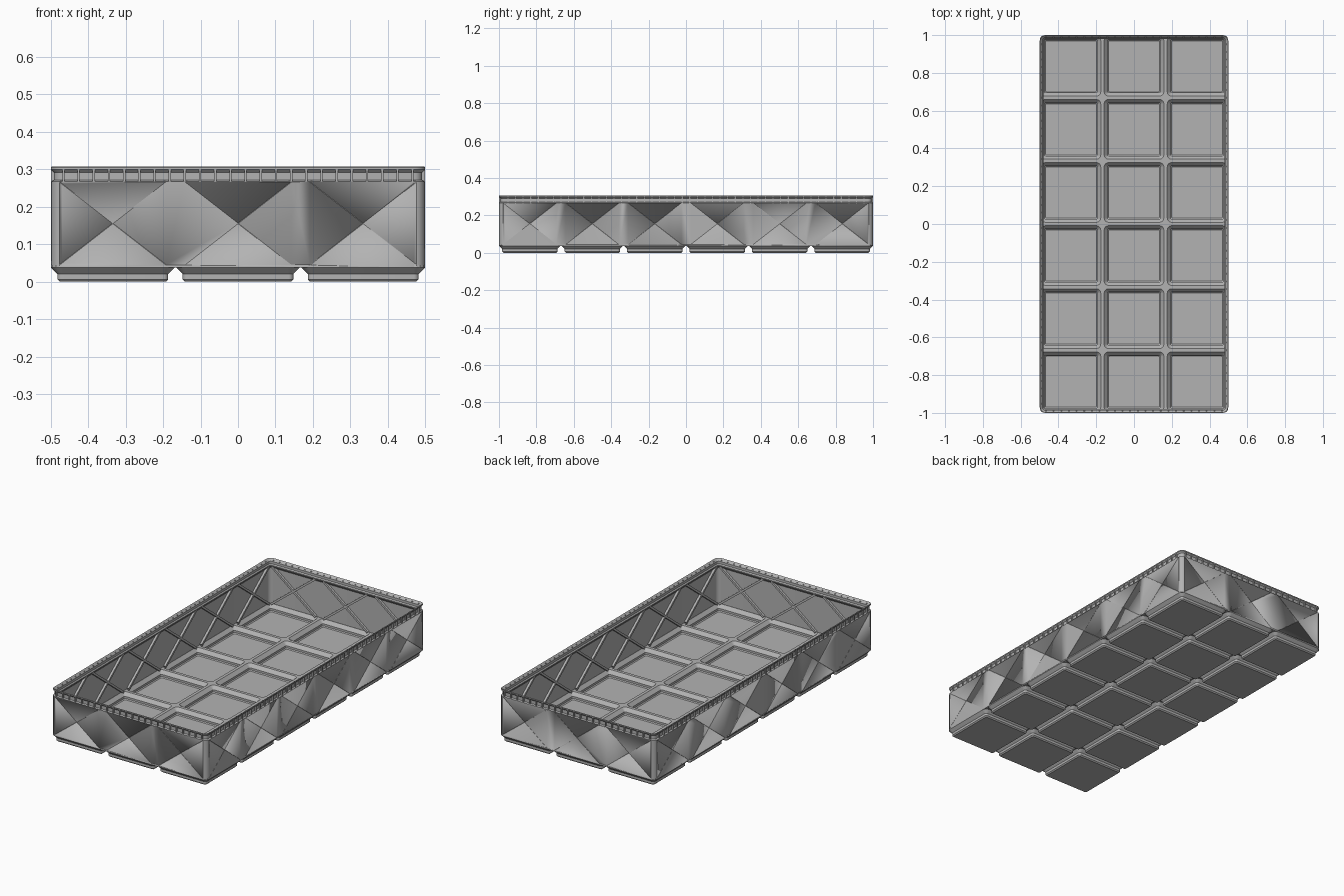
import bpy, bmesh, math
from mathutils import Matrix, Vector

if "Cube" in bpy.data.objects:
    bpy.data.objects.remove(bpy.data.objects["Cube"])

PITCH, CELL = 0.334, 0.165          # cell spacing and half width of one foot
HX, HY, RAD = 0.499, 1.0, 0.03      # half size and corner radius of the bin

grey = bpy.data.materials.new("grey_plastic")
grey.diffuse_color = (0.45, 0.45, 0.45, 1)
grey.use_nodes = True
grey.node_tree.nodes["Principled BSDF"].inputs["Base Color"].default_value = grey.diffuse_color


def finish(bm, name, angle=30):
    bmesh.ops.recalc_face_normals(bm, faces=bm.faces)
    me = bpy.data.meshes.new(name)
    bm.to_mesh(me)
    bm.free()
    me.materials.append(grey)
    ob = bpy.data.objects.new(name, me)
    bpy.context.collection.objects.link(ob)
    bpy.ops.object.select_all(action='DESELECT')
    ob.select_set(True)
    bpy.context.view_layer.objects.active = ob
    bpy.ops.object.shade_smooth_by_angle(angle=math.radians(angle))
    return ob


def ring(bm, cx, cy, hx, hy, radii, z, n=6):
    """Rounded rectangle; radii run counter-clockwise from the +x +y corner."""
    verts = []
    for q, (sx, sy) in enumerate([(1, 1), (-1, 1), (-1, -1), (1, -1)]):
        r = radii[q]
        for i in range(n + 1):
            a = math.pi / 2 * (q + i / n)
            x = cx + sx * (hx - r) + r * math.cos(a)
            y = cy + sy * (hy - r) + r * math.sin(a)
            verts.append(bm.verts.new((x, y, z)))
    return verts


def bridge(bm, a, b):
    for i in range(len(a)):
        j = (i + 1) % len(a)
        bm.faces.new((a[i], a[j], b[j], b[i]))


def box(bm, centre, size, rot=Matrix()):
    m = Matrix.Translation(centre) @ rot @ Matrix.Diagonal((*size, 1))
    bmesh.ops.create_cube(bm, size=1, matrix=m)


# The four sides: angle, half length, distance from centre, number of cells
SIDES = [(0, HX, HY, 3), (math.pi, HX, HY, 3),
         (math.pi / 2, HY, HX, 6), (-math.pi / 2, HY, HX, 6)]


def braces(bm, width, outer, inner):
    """Crossed diagonal bars on every wall cell, between two insets."""
    z0, z1, half = 0.045, 0.266, 0.142
    length = math.hypot(2 * half, z1 - z0)
    tilt = math.atan2(z1 - z0, 2 * half)
    for ang, _, dist, count in SIDES:
        turn = Matrix.Rotation(ang, 4, 'Z')
        for k in range(count):
            u = (k - (count - 1) / 2) * PITCH
            c = turn @ Vector((u, -dist + (outer + inner) / 2, (z0 + z1) / 2))
            for s in (-1, 1):
                box(bm, c, (length, inner - outer, width),
                    turn @ Matrix.Rotation(s * tilt, 4, 'Y'))


# Walls with grooved rim and stacking lip: (inset, height) profile
profile = [(0, 0.0377), (0, 0.267), (0.008, 0.271), (0.008, 0.291), (0, 0.299),
           (0, 0.305), (0.002, 0.307), (0.015, 0.293), (0.015, 0.279),
           (0.0205, 0.273), (0.0205, 0.268), (0.006, 0.252), (0.006, 0.0377)]
bm = bmesh.new()
loops = [ring(bm, 0, 0, HX - i, HY - i, [RAD - i] * 4, z) for i, z in profile]
for a, b in zip(loops, loops[1:] + loops[:1]):
    bridge(bm, a, b)
walls = finish(bm, "walls_and_lip")

# Hairline diagonal slits on the outside of the walls
bm = bmesh.new()
braces(bm, 0.0012, -0.01, 0.004)
cutter = finish(bm, "slit_cutter")
cutter.hide_render = True
cutter.hide_set(True)
cut = walls.modifiers.new("slits", 'BOOLEAN')
cut.operation, cut.solver, cut.object = 'DIFFERENCE', 'EXACT', cutter
cut.use_self = True

# Crossed ribs on the inside of the walls
bm = bmesh.new()
braces(bm, 0.012, 0.0045, 0.019)
finish(bm, "cross_ribs")

# Small upright fins bridging the rim groove
bm = bmesh.new()
for ang, half, dist, _ in SIDES:
    turn = Matrix.Rotation(ang, 4, 'Z')
    n = int((half - 0.028) / 0.0405 + 0.5)
    for k in range(-n, n):
        u = (k + 0.5) * 0.0405
        box(bm, turn @ Vector((u, -dist + 0.0062, 0.283)),
            (0.006, 0.012, 0.034), turn)
finish(bm, "rim_fins")

# Hollow feet that also form the floor: outside then inside (inset, height)
outside = [(0.0234, 0), (0.0171, 0.0063), (0.0171, 0.0206), (0, 0.0377)]
inside = [(0.007, 0.044), (0.025, 0.025), (0.025, 0.013), (0.030, 0.008)]
bm = bmesh.new()
for i in range(3):
    for j in range(6):
        cx, cy = (i - 1) * PITCH, (j - 2.5) * PITCH

        def foot_ring(inset, z):
            h = CELL - inset
            return ring(bm, cx, cy, h, h, [max(RAD - inset, 0.006)] * 4, z)

        def flange_ring(z):
            # square join to the neighbours, rounded at the corners of the bin
            radii = [0.032 if (i == (2 if sx > 0 else 0) and
                               j == (5 if sy > 0 else 0)) else 0.0001
                     for sx, sy in [(1, 1), (-1, 1), (-1, -1), (1, -1)]]
            vs = ring(bm, cx, cy, PITCH / 2, PITCH / 2, radii, z)
            for v in vs:
                v.co.x = max(-HX + 0.003, min(HX - 0.003, v.co.x))
                v.co.y = max(-HY + 0.003, min(HY - 0.003, v.co.y))
            return vs

        loops = [foot_ring(*p) for p in outside]
        loops += [flange_ring(0.0379), flange_ring(0.044)]
        loops += [foot_ring(*p) for p in inside]
        for a, b in zip(loops, loops[1:]):
            bridge(bm, a, b)
        bm.faces.new(loops[0])
        bm.faces.new(loops[-1])
finish(bm, "feet_and_floor")
